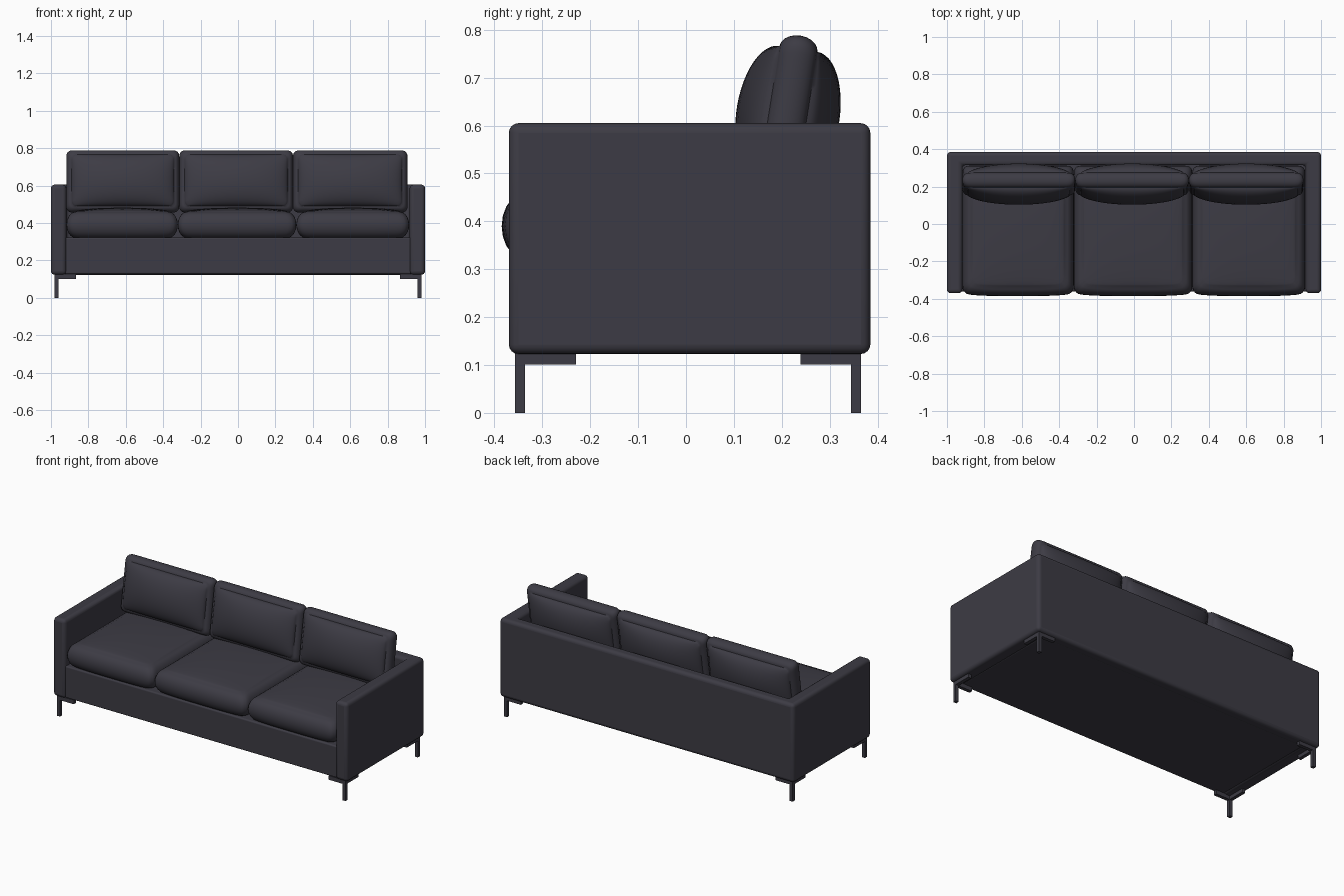
import bpy, bmesh, math
from mathutils import Matrix, Vector

if "Cube" in bpy.data.objects:
    bpy.data.objects.remove(bpy.data.objects["Cube"])

fabric = bpy.data.materials.new("charcoal fabric")
fabric.diffuse_color = (0.046, 0.044, 0.058, 1)
fabric.use_nodes = True
fabric.node_tree.nodes["Principled BSDF"].inputs["Base Color"].default_value = fabric.diffuse_color


def add(name, bm, bevel=0.0, angle=40):
    bmesh.ops.recalc_face_normals(bm, faces=bm.faces)
    me = bpy.data.meshes.new(name)
    bm.to_mesh(me)
    bm.free()
    me.materials.append(fabric)
    ob = bpy.data.objects.new(name, me)
    bpy.context.collection.objects.link(ob)
    if bevel:
        m = ob.modifiers.new("rounding", 'BEVEL')
        m.width, m.segments = bevel, 4
    bpy.ops.object.select_all(action='DESELECT')
    ob.select_set(True)
    bpy.context.view_layer.objects.active = ob
    bpy.ops.object.shade_smooth_by_angle(angle=math.radians(angle))
    return ob


def box(bm, x0, x1, y0, y1, z0, z1):
    mat = (Matrix.Translation(((x0 + x1) / 2, (y0 + y1) / 2, (z0 + z1) / 2))
           @ Matrix.Diagonal((x1 - x0, y1 - y0, z1 - z0, 1)))
    bmesh.ops.create_cube(bm, size=1, matrix=mat)


def cushion(name, a, b, edge, puff_pos, puff_neg, corner, power, matrix, bow=0.0):
    """Pillow in local x/y (half sizes a, b), crowned along local z, round rim."""
    n, m = 24, 10
    bm = bmesh.new()
    bmesh.ops.create_cube(bm, size=2)
    for axis, cuts in ((0, n), (1, n), (2, m)):
        for k in range(1, cuts):
            no = Vector((0, 0, 0))
            no[axis] = 1
            # rows crowd towards the rim
            co = no * math.sin(math.pi / 2 * (2 * k / cuts - 1))
            bmesh.ops.bisect_plane(bm, geom=bm.verts[:] + bm.edges[:] + bm.faces[:],
                                   plane_co=co, plane_no=no)
    for v in bm.verts:
        u, w, t = v.co
        x, y = u * a, w * b
        # rounded outline corners
        dx, dy = abs(x) - (a - corner), abs(y) - (b - corner)
        if dx > 0 and dy > 0:
            s = max(dx, dy) / math.hypot(dx, dy)
            x = math.copysign(a - corner + dx * s, x)
            y = math.copysign(b - corner + dy * s, y)
        # rim roundness, bowed front and crown
        rim = edge * (1 - math.sqrt(max(0, 1 - t * t))) * 0.7
        crown = (max(0, 1 - u * u) * max(0, 1 - w * w)) ** power
        puff = puff_pos if t > 0 else puff_neg
        y -= bow * (1 - u ** 4) * max(0, -w) ** 3
        v.co = (x * (1 - rim / a), y * (1 - rim / b), t * (edge + puff * crown))
    bmesh.ops.transform(bm, matrix=matrix, verts=bm.verts)
    return add(name, bm, angle=60)


# U-shaped shell: both arms and the back
bm = bmesh.new()
outline = [(-1, -.37), (-.918, -.37), (-.918, .315), (.918, .315),
           (.918, -.37), (1, -.37), (1, .385), (-1, .385)]
face = bm.faces.new([bm.verts.new((x, y, .123)) for x, y in outline])
ext = bmesh.ops.extrude_face_region(bm, geom=[face])
bmesh.ops.translate(bm, vec=(0, 0, .482),
                    verts=[g for g in ext["geom"] if isinstance(g, bmesh.types.BMVert)])
add("arms_and_back", bm, bevel=.02)

# Base under the seat
bm = bmesh.new()
box(bm, -.925, .925, -.36, .33, .127, .322)
add("base", bm, bevel=.008)

# Three seat cushions and three leaning back cushions
seat_edges = [-.917, -.322, .312, .915]
back_edges = [-.918, -.314, .294, .906]
for i, side in enumerate(("left", "middle", "right")):
    x0, x1 = seat_edges[i:i + 2]
    cushion(side + "_seat_cushion", (x1 - x0) / 2, .342, .07, .022, 0, .035, .5,
            Matrix.Translation(((x0 + x1) / 2, -.03, .39)), bow=.013)
    x0, x1 = back_edges[i:i + 2]
    cushion(side + "_back_cushion", (x1 - x0) / 2, .168, .04, .068, .068, .03, .5,
            Matrix.Translation(((x0 + x1) / 2, .213, .622))
            @ Matrix.Rotation(math.radians(81), 4, 'X'))

# Four legs: square post with an L-shaped corner bracket
for sx, xn in ((-1, "left"), (1, "right")):
    for sy, yn in ((-1, "front"), (1, "back")):
        bm = bmesh.new()
        ox, oy = sx * .981, (-.357 if sy < 0 else .366)
        px, py = ox - sx * .021, oy - sy * .021
        for ex, ey, z0, z1 in ((px, py, 0, .126),
                               (ox - sx * .115, py, .101, .126),
                               (px, oy - sy * .127, .101, .126)):
            box(bm, min(ox, ex), max(ox, ex), min(oy, ey), max(oy, ey), z0, z1)
        add(f"{yn}_{xn}_leg", bm, angle=30)
